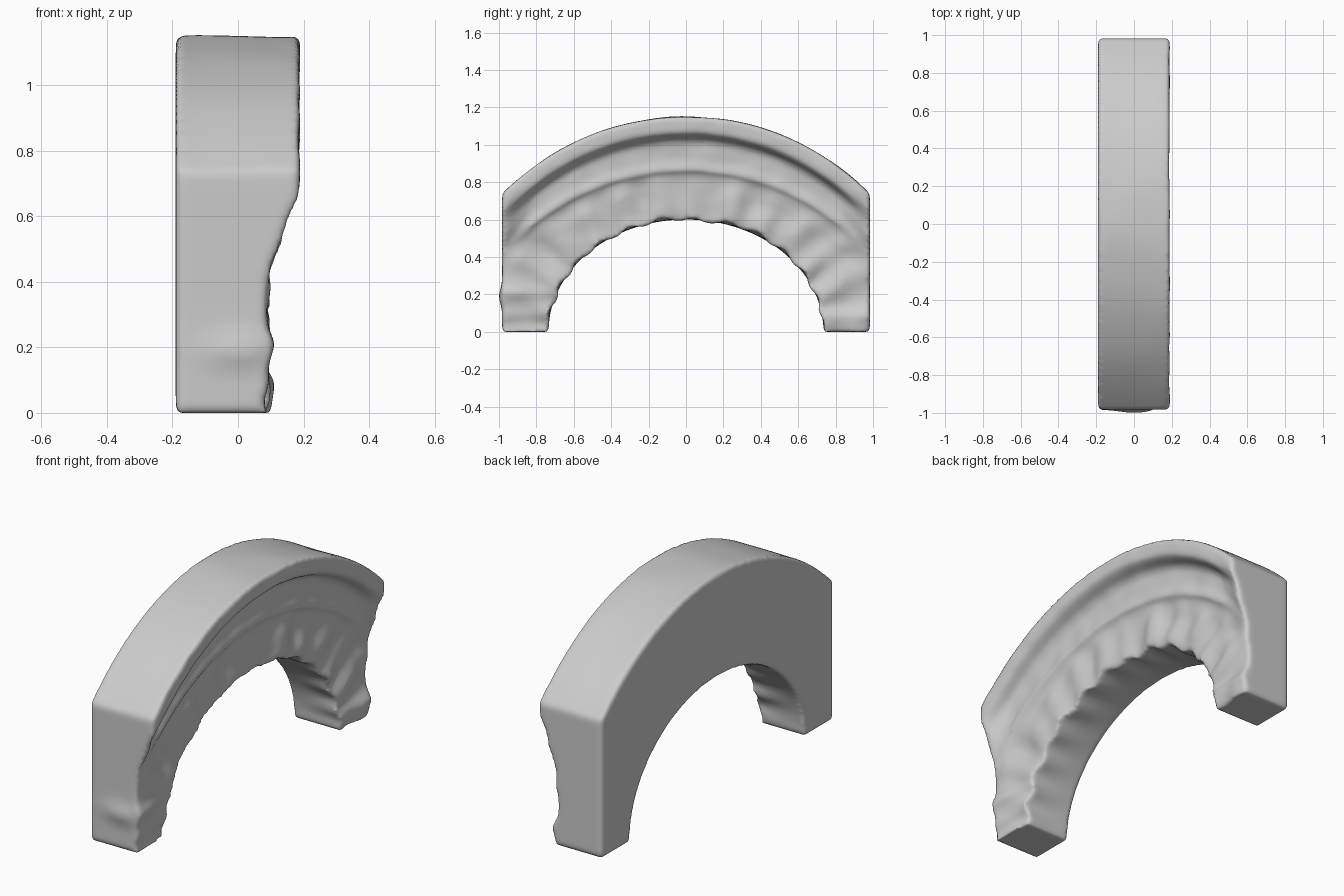
import bpy, bmesh, math
from mathutils import Vector, noise

if "Cube" in bpy.data.objects:
    bpy.data.objects.remove(bpy.data.objects["Cube"])

ALONG, ACROSS = 200, 56      # sections along the arch, steps across its face
HALF = 0.19                  # half thickness
CORNER = 0.2                 # share of the path taken by each straight leg

# Moulding profile: (height at crown, x) for the middle and for the arch ends
MID = [(0.0, 0.085), (0.80, 0.085), (0.84, 0.092), (0.865, 0.115), (0.92, 0.10),
       (1.0, 0.105), (1.03, 0.12), (1.05, 0.165), (1.07, 0.188), (2.0, 0.19)]
END = [(0.0, 0.088), (0.80, 0.088), (0.88, 0.10), (0.95, 0.13), (1.03, 0.15),
       (1.10, 0.188), (2.0, 0.19)]


def lookup(table, h):
    for (a, xa), (b, xb) in zip(table, table[1:]):
        if h <= b:
            return xa + (xb - xa) * max(0, h - a) / (b - a)
    return table[-1][1]


def bump(v, centre, width):
    return math.exp(-((v - centre) / width) ** 2)


def wobble(y, z, scale, seed):
    return noise.noise(Vector((y * scale, z * scale, seed)))


def outer(u):
    """Outside outline: straight leg, shallow arc, straight leg."""
    if u < CORNER:
        return 0.983, 0.74 * u / CORNER
    if u > 1 - CORNER:
        return -0.983, 0.74 * (1 - u) / CORNER
    a = math.asin(0.983 / 1.376) * (1 - 2 * (u - CORNER) / (1 - 2 * CORNER))
    return 1.376 * math.sin(a), 1.376 * math.cos(a) - 0.226


def inner(u):
    """Inside outline: half ellipse."""
    t = math.pi * u
    return 0.735 * math.cos(t), 0.6 * math.sin(t)


def relief(y, z, u, s):
    """Depth of the carved face."""
    h = z + 1.3 - math.sqrt(1.69 - min(abs(y), 1.0) ** 2)
    k = min(1, max(0, (abs(y) - 0.82) / 0.13))
    x = lookup(MID, h) * (1 - k) + lookup(END, h) * k
    # Worn wedge stones round the opening and general roughness
    stone = min(1, max(0, (0.84 - h) / 0.1))
    x += stone * (0.008 * math.sin(u * math.pi * 26) + 0.02 * wobble(y, z, 6, 1))
    x += 0.006 * wobble(y, z, 9, 4)
    # Ledges on the feet
    x += 0.014 * bump(z, 0.09, 0.035) + 0.012 * bump(z, 0.21, 0.03) * (y < 0)
    return min(x, HALF)


# Arch body: one closed ring of points per section, bridged along the arch
bm = bmesh.new()
rings = []
for i in range(ALONG + 1):
    u = i / ALONG
    (iy, iz), (oy, oz) = inner(u), outer(u)
    ring = []
    fade = min(1, iz / 0.1)
    # carved face, with a ragged inner lip
    rough = fade * (0.012 * math.sin(u * math.pi * 26) + 0.02 * wobble(iy, iz, 5, 7))
    for j in range(ACROSS + 1):
        s = j / ACROSS
        y, z = iy + (oy - iy) * s, iz + (oz - iz) * s
        x = relief(y, z, u, s)
        lip = rough * (1 - s) ** 3
        ring.append((x, y + lip * math.cos(math.pi * u), z + lip * math.sin(math.pi * u)))
    # outer wall, with the bulge at the left foot
    edge = ring[-1][0]
    for k in range(1, 8):
        x = edge + (-HALF - edge) * k / 8
        swell = 0.018 * bump(oz, 0.19, 0.05) * bump(x, 0.0, 0.1) * (oy < 0)
        ring.append((x, oy - swell, oz + 0.006 * wobble(oy, x, 4, 2) * (oz > 0.74)))
    # plain back face
    for j in range(ACROSS, -1, -8):
        s = j / ACROSS
        ring.append((-HALF, iy + (oy - iy) * s, iz + (oz - iz) * s))
    # inner wall
    edge = ring[0][0]
    for k in range(1, 8):
        f = k / 8
        lip = rough * f * f
        ring.append((-HALF + (edge + HALF) * f, iy + lip * math.cos(math.pi * u),
                     iz + lip * math.sin(math.pi * u)))
    rings.append([bm.verts.new(p) for p in ring])

n = len(rings[0])
for a, b in zip(rings, rings[1:]):
    for j in range(n):
        bm.faces.new((a[j], a[(j + 1) % n], b[(j + 1) % n], b[j]))
# Flat soles
bm.faces.new(rings[0])
bm.faces.new(rings[-1])
bmesh.ops.recalc_face_normals(bm, faces=bm.faces)

mesh = bpy.data.meshes.new("stone_arch")
bm.to_mesh(mesh)
bm.free()
arch = bpy.data.objects.new("stone_arch", mesh)
bpy.context.collection.objects.link(arch)

# Even out the surface and soften every edge
remesh = arch.modifiers.new("even_surface", 'REMESH')
remesh.mode = 'VOXEL'
remesh.voxel_size = 0.012
remesh.use_smooth_shade = True
soften = arch.modifiers.new("worn_edges", 'SMOOTH')
soften.factor = 0.5
soften.iterations = 8
